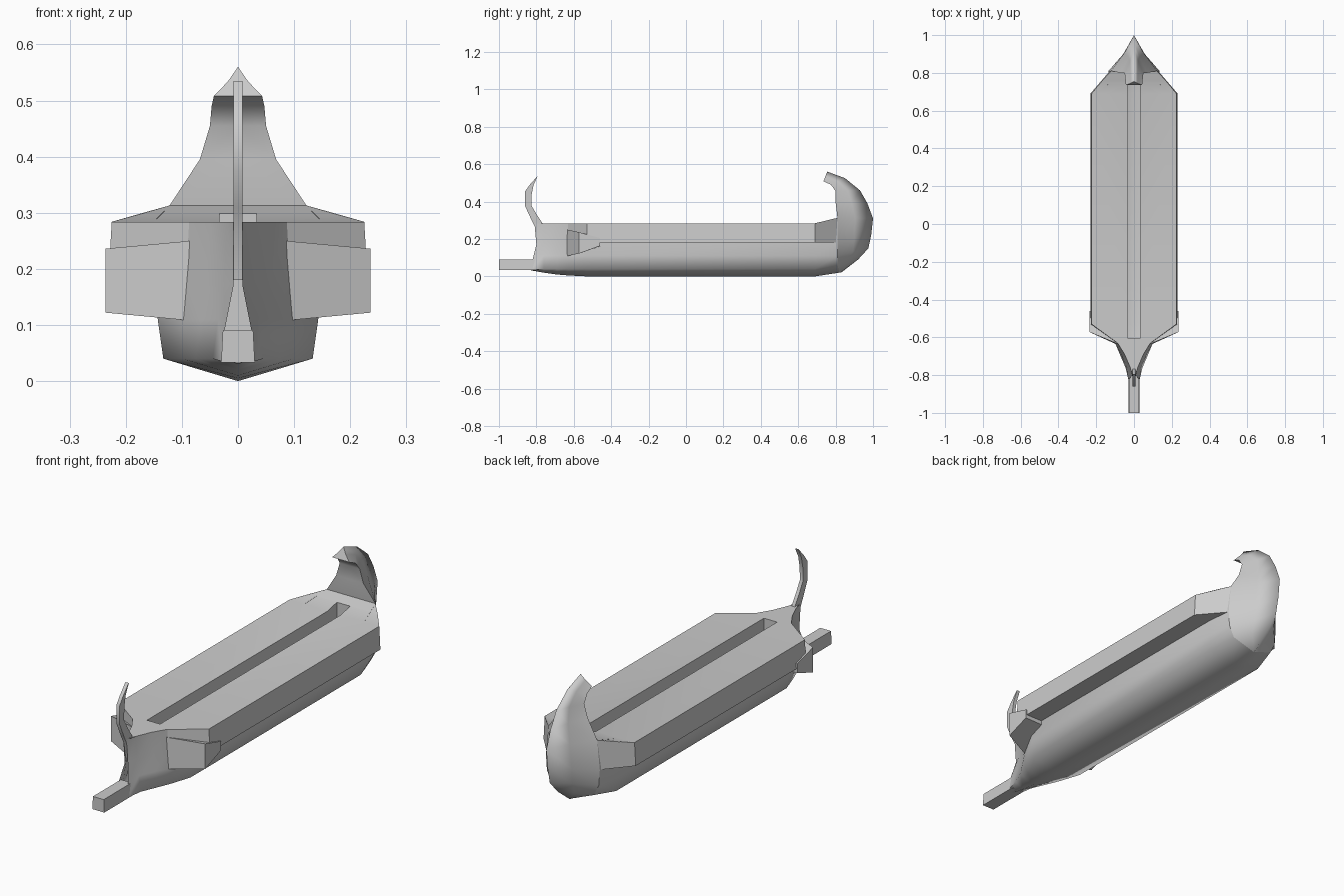
import bpy, bmesh, math
from mathutils import Vector

if "Cube" in bpy.data.objects:
    bpy.data.objects.remove(bpy.data.objects["Cube"])


def make(name, verts, faces, out=None, mirror=True, angle=30):
    """Mesh object; open sheets are turned to face 'out', half parts are mirrored in x."""
    me = bpy.data.meshes.new(name)
    bm = bmesh.new()
    vs = [bm.verts.new(v) for v in verts]
    for f in faces:
        bm.faces.new([vs[i] for i in f])
    bmesh.ops.remove_doubles(bm, verts=bm.verts, dist=1e-5)
    bmesh.ops.recalc_face_normals(bm, faces=bm.faces)
    if out:
        total = sum((f.normal * f.calc_area() for f in bm.faces), Vector())
        if total.dot(Vector(out)) < 0:
            bmesh.ops.reverse_faces(bm, faces=bm.faces)
    bm.to_mesh(me)
    bm.free()
    ob = bpy.data.objects.new(name, me)
    bpy.context.collection.objects.link(ob)
    bpy.ops.object.select_all(action='DESELECT')
    bpy.context.view_layer.objects.active = ob
    ob.select_set(True)
    bpy.ops.object.shade_smooth_by_angle(angle=math.radians(angle))
    if mirror:
        m = ob.modifiers.new("mirror", 'MIRROR')
        m.use_clip = True
        m.merge_threshold = 0.0005
    return ob


def loft(name, rows, **kw):
    """Skin equal-length rows of points."""
    n = len(rows[0])
    verts = [p for r in rows for p in r]
    faces = [(i * n + j, i * n + j + 1, (i + 1) * n + j + 1, (i + 1) * n + j)
             for i in range(len(rows) - 1) for j in range(n - 1)]
    return make(name, verts, faces, **kw)


def box(name, front, back, **kw):
    """Six-sided block from two four-point ends."""
    faces = [(0, 1, 2, 3), (4, 5, 6, 7)]
    faces += [(i, (i + 1) % 4, (i + 1) % 4 + 4, i + 4) for i in range(4)]
    return make(name, front + back, faces, **kw)


# hull sides: keel, bilge, side, outrigger level, deck level
def station(y, keel, xs, bilge=.04):
    return [(0, y, keel)] + [(x, y, z) for x, z in zip(xs, (bilge, .11, .18, .284))]

stem = [(0, -.83, .032), (.028, -.83, .035), (.024, -.82, .09), (.008, -.8, .17), (.008, -.81, .284)]
quarter = [(0, .82, .02), (.105, .81, .06), (.13, .81, .11), (.135, .81, .18), (.122, .81, .313)]
loft("hull", [stem,
              station(-.76, .02, (.045, .036, .024, .02)),
              station(-.69, .01, (.075, .066, .056, .05)),
              station(-.63, .005, (.1, .1, .093, .087)),
              station(-.53, 0, (.133, .143, .147, .15)),
              station(.69, 0, (.133, .143, .147, .15)),
              quarter], out=(1, 0, 0), angle=75)

# swept stern: side edge, hollow middle, spine on the centre line
edge = quarter + [(.068, .8, .395), (.05, .8, .455), (.047, .775, .49), (.043, .735, .508)]
spine = [(0, y, z) for y, z in ((.83, .02), (.92, .09), (.975, .15), (.99, .22), (1, .31),
                                (.97, .39), (.93, .46), (.85, .525), (.755, .56))]
middle = [((e[0]) * .42, (e[1] + s[1]) / 2, (e[2] + s[2]) / 2) for e, s in zip(edge, spine)]
loft("stern_shell", [edge, middle, spine], out=(1, 0, 0), angle=75)
front = edge[4:]
loft("stern_front", [front, [(0, y, z) for x, y, z in front]], out=(0, -1, 0), angle=60)
tip = [edge[-1], middle[-1], spine[-1], (0,) + edge[-1][1:]]
make("stern_tip", tip, [(0, 1, 2, 3)], out=(0, -1, 0))

# deck with long centre slot
top = .284
deck = [(-.8, 0, .008, top), (-.76, 0, .02, top), (-.69, 0, .05, top), (-.63, 0, .087, top),
        (-.605, 0, .122, top), (-.605, .033, .122, top), (-.53, .033, .225, top),
        (.69, .033, .225, top), (.755, .033, .172, .299), (.755, 0, .172, .299), (.81, 0, .122, .313)]
for label, part in (("bow", deck[:5]), ("main", deck[5:9]), ("stern", deck[9:])):
    loft(label + "_deck", [[(a, y, z), (b, y, z)] for y, a, b, z in part], out=(0, 0, 1))

# slot walls
slot = [(0, -.605, top), (.033, -.605, top), (.033, .69, top), (.033, .755, .299), (0, .755, .299)]
loft("slot_walls", [slot, [(x, y, .025) for x, y, z in slot]], out=(-1, 0, 0))

# outrigger gallery: outer wall and underside
plan = [(.087, -.63), (.225, -.53), (.225, .69), (.122, .81)]
upper = [(x, y, top if y < .8 else .313) for x, y in plan]
lower = [(x + .006, y, .18) for x, y in plan]
inner = [(x, y, .18) for x, y in ((.08, -.63), (.14, -.53), (.14, .69), (.12, .81))]
loft("outrigger", [upper, lower, inner], out=(1, 0, -.3))

# angled cheek blocks at the bow
box("cheek_block",
    [(.085, -.635, .25), (.236, -.572, .236), (.236, -.572, .122), (.097, -.635, .109)],
    [(.085, -.46, .215), (.236, -.46, .205), (.236, -.46, .163), (.097, -.46, .16)])

# ram
box("ram",
    [(-.027, -1, .091), (.027, -1, .091), (.03, -1, .033), (-.03, -1, .033)],
    [(-.027, -.8, .091), (.027, -.8, .091), (.03, -.8, .033), (-.03, -.8, .033)], mirror=False)

# curved stem post: outer and inner curves swept across the thickness
outer_c = [(-.79, .18), (-.805, .26), (-.83, .31), (-.86, .375), (-.86, .455), (-.835, .49), (-.795, .535)]
inner_c = [(-.75, .2), (-.767, .284), (-.798, .33), (-.827, .38), (-.825, .44), (-.815, .49), (-.793, .535)]
w = .008
loft("stem_post", [[(-w, *o), (w, *o), (w, *i), (-w, *i), (-w, *o)]
                   for o, i in zip(outer_c, inner_c)], mirror=False, angle=40)
